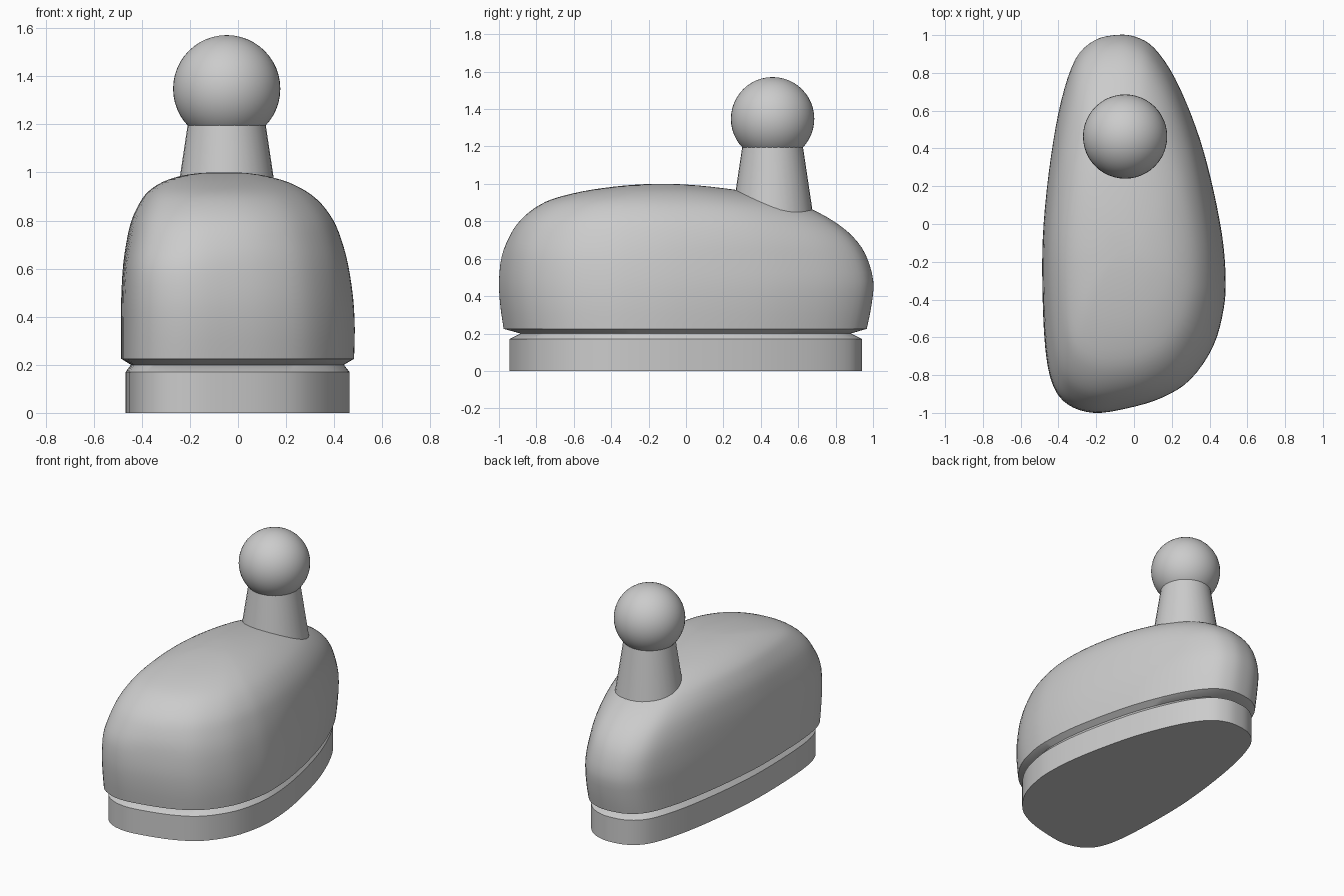
import bpy, bmesh, math

if "Cube" in bpy.data.objects:
    bpy.data.objects.remove(bpy.data.objects["Cube"])

grey = bpy.data.materials.new("plain grey")
grey.use_nodes = True
colour = (0.6, 0.6, 0.6, 1)
grey.diffuse_color = colour
grey.node_tree.nodes["Principled BSDF"].inputs["Base Color"].default_value = colour


def spline(points, steps, closed):
    """Smooth curve through points of any dimension."""
    n, out = len(points), []
    for i in range(n if closed else n - 1):
        idx = [i - 1, i, i + 1, i + 2]
        idx = [j % n if closed else min(max(j, 0), n - 1) for j in idx]
        quad = list(zip(*[points[j] for j in idx]))
        for s in range(steps):
            t = s / steps
            out.append([b + 0.5 * t * (c - a + t * (2*a - 5*b + 4*c - d + t * (3*(b - c) + d - a)))
                        for a, b, c, d in quad])
    if not closed:
        out.append(list(points[-1]))
    return out


def finish(name, bm):
    bmesh.ops.recalc_face_normals(bm, faces=bm.faces)
    mesh = bpy.data.meshes.new(name)
    bm.to_mesh(mesh)
    bm.free()
    mesh.materials.append(grey)
    obj = bpy.data.objects.new(name, mesh)
    bpy.context.collection.objects.link(obj)
    bpy.ops.object.select_all(action='DESELECT')
    obj.select_set(True)
    bpy.context.view_layer.objects.active = obj
    bpy.ops.object.shade_smooth_by_angle(angle=math.radians(30))
    return obj


def loft(name, rings):
    """Skin a stack of closed rings and cap both ends."""
    bm = bmesh.new()
    rows = [[bm.verts.new(p) for p in ring] for ring in rings]
    for low, high in zip(rows, rows[1:]):
        for i in range(len(low)):
            bm.faces.new((low[i - 1], low[i], high[i], high[i - 1]))
    bm.faces.new(rows[0])
    bm.faces.new(rows[-1])
    return finish(name, bm)


# Lopsided egg outline, wide at the front
outline = spline([
    (-.09, 1), (-.21, .97), (-.31, .87), (-.385, .65), (-.44, .35), (-.478, 0),
    (-.485, -.3), (-.47, -.65), (-.43, -.85), (-.35, -.955), (-.21, -1),
    (-.03, -.975), (.15, -.92), (.3, -.825), (.42, -.65), (.475, -.45),
    (.485, -.28), (.465, -.05), (.405, .25), (.33, .51), (.22, .77), (.11, .93), (.01, .99)],
    4, True)


def ring(z, left, right, front, back, blend=0):
    """Outline fitted to the limits, partly rounded towards an ellipse."""
    pts = []
    for x, y in outline:
        u = x / .485
        r = math.hypot(u, y)
        k = 1 - blend + blend / r
        pts.append(((left + right) / 2 + u * k * (right - left) / 2,
                    (front + back) / 2 + y * k * (back - front) / 2, z))
    return pts


# Base with its tapered lip
loft("base", [ring(0, -.467, .463, -.945, .94),
              ring(.17, -.467, .463, -.945, .94),
              ring(.2, -.445, .44, -.885, .88)])

# Domed body: height, left, right, front, back limits
levels = spline([
    (.225, -.485, .482, -.975, .965), (.35, -.485, .485, -.993, .99),
    (.48, -.485, .478, -1, 1), (.62, -.477, .457, -.985, .96),
    (.72, -.463, .432, -.95, .89), (.8, -.444, .4, -.9, .79),
    (.87, -.412, .35, -.82, .66), (.92, -.375, .29, -.72, .51),
    (.96, -.315, .21, -.56, .32), (.985, -.24, .12, -.39, .13),
    (.997, -.16, .04, -.25, -.01), (1, -.08, -.02, -.16, -.1)], 3, False)
rings = [ring(*lv, blend=.35 * min(1, max(0, (lv[0] - .6) / .35))) for lv in levels]
loft("body", [ring(.2, -.445, .44, -.885, .88)] + rings)

# Tapered neck
bm = bmesh.new()
bmesh.ops.create_cone(bm, cap_ends=True, segments=32, radius1=.237, radius2=.162, depth=.5)
neck = finish("neck", bm)
neck.location = (-.047, .463, .95)

# Ball knob
bm = bmesh.new()
bmesh.ops.create_uvsphere(bm, u_segments=48, v_segments=24, radius=.223)
knob = finish("ball_knob", bm)
knob.location = (-.047, .463, 1.348)
